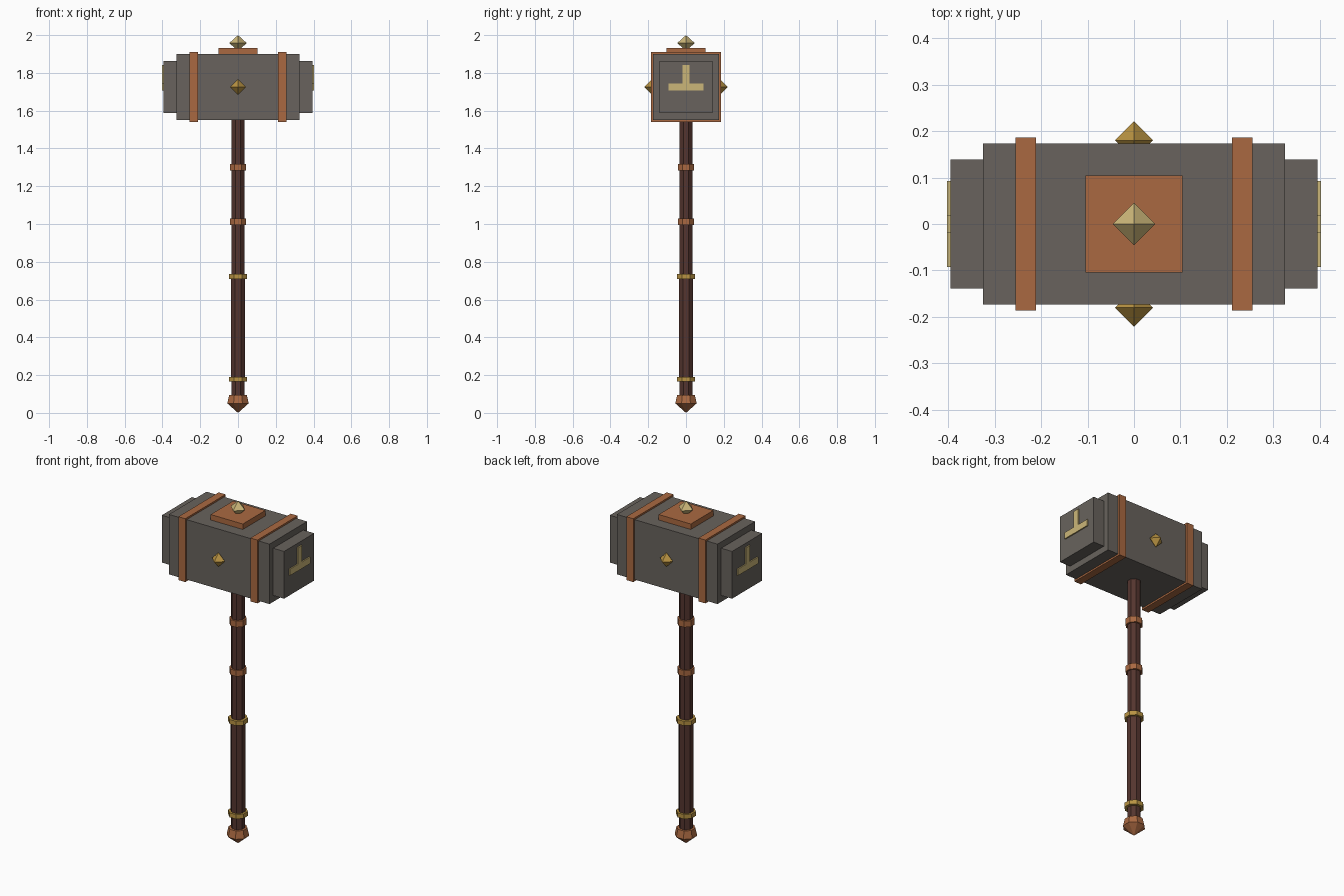
import bpy
import math

cube = bpy.data.objects.get("Cube")
if cube:
    bpy.data.objects.remove(cube, do_unlink=True)


def material(name, rgb):
    m = bpy.data.materials.new(name)
    m.use_nodes = True
    m.diffuse_color = (*rgb, 1)
    m.node_tree.nodes["Principled BSDF"].inputs["Base Color"].default_value = (*rgb, 1)
    return m


stone = material("grey stone", (0.138, 0.124, 0.109))
copper = material("copper", (0.40, 0.141, 0.053))
gold = material("gold", (0.48, 0.29, 0.055))
pale_gold = material("pale gold", (0.60, 0.47, 0.19))
wood = material("dark wood", (0.09, 0.036, 0.028))


def finish(name, mat):
    ob = bpy.context.object
    ob.name = name
    ob.data.materials.append(mat)
    bpy.ops.object.transform_apply(location=False, rotation=True, scale=True)
    return ob


def box(name, mat, center, size):
    bpy.ops.mesh.primitive_cube_add(size=1, location=center)
    bpy.context.object.scale = size
    return finish(name, mat)


def octagon(name, mat, z0, z1, r0, r1=None):
    # Eight-sided section with flats facing front and sides
    bpy.ops.mesh.primitive_cone_add(
        vertices=8, radius1=r0, radius2=r0 if r1 is None else r1, depth=z1 - z0,
        location=(0, 0, (z0 + z1) / 2), rotation=(0, 0, math.pi / 8))
    return finish(name, mat)


def gem(name, mat, center, r, height):
    # Octahedron made of two four-sided pyramids
    mesh = bpy.data.meshes.new(name)
    ring = [(r, 0, 0), (0, r, 0), (-r, 0, 0), (0, -r, 0)]
    faces = []
    for i in range(4):
        j = (i + 1) % 4
        faces += [(i, j, 4), (j, i, 5)]
    mesh.from_pydata(ring + [(0, 0, height), (0, 0, -height)], [], faces)
    mesh.materials.append(mat)
    ob = bpy.data.objects.new(name, mesh)
    ob.location = center
    bpy.context.collection.objects.link(ob)


# Hammer head
MID = 1.725
box("head_block", stone, (0, 0, MID), (0.65, 0.347, 0.35))
box("top_plate", copper, (0, 0, 1.914), (0.208, 0.208, 0.036))
gem("top_gem", pale_gold, (0, 0, 1.958), 0.046, 0.042)

for side, s in (("left", 1), ("right", -1)):
    box(side + "_striking_face", stone, (s * 0.355, 0, MID), (0.08, 0.278, 0.276))
    box(side + "_band", copper, (s * 0.233, 0, MID), (0.045, 0.372, 0.37))
    # Inlaid emblem on each end
    box(side + "_emblem_bar", pale_gold, (s * 0.398, 0, MID), (0.008, 0.186, 0.038))
    box(side + "_emblem_stem", pale_gold, (s * 0.398, 0, 1.773), (0.0078, 0.038, 0.135))

for side, s in (("front", -1), ("back", 1)):
    gem(side + "_gem", gold, (0, s * 0.18, MID), 0.041, 0.041)

# Handle
octagon("shaft", wood, 0.08, 1.56, 0.037)
octagon("grip", wood, 0.18, 0.725, 0.040)
for name, mat, z, h, r in (
        ("upper_ring", copper, 1.30, 0.036, 0.047),
        ("middle_ring", copper, 1.012, 0.034, 0.047),
        ("grip_top_ring", gold, 0.723, 0.026, 0.053),
        ("grip_bottom_ring", gold, 0.178, 0.026, 0.053)):
    octagon(name, mat, z - h / 2, z + h / 2, r)

# Pommel
octagon("pommel", copper, 0.05, 0.094, 0.061, 0.051)
octagon("pommel_tip", copper, 0.0, 0.05, 0.0, 0.061)
